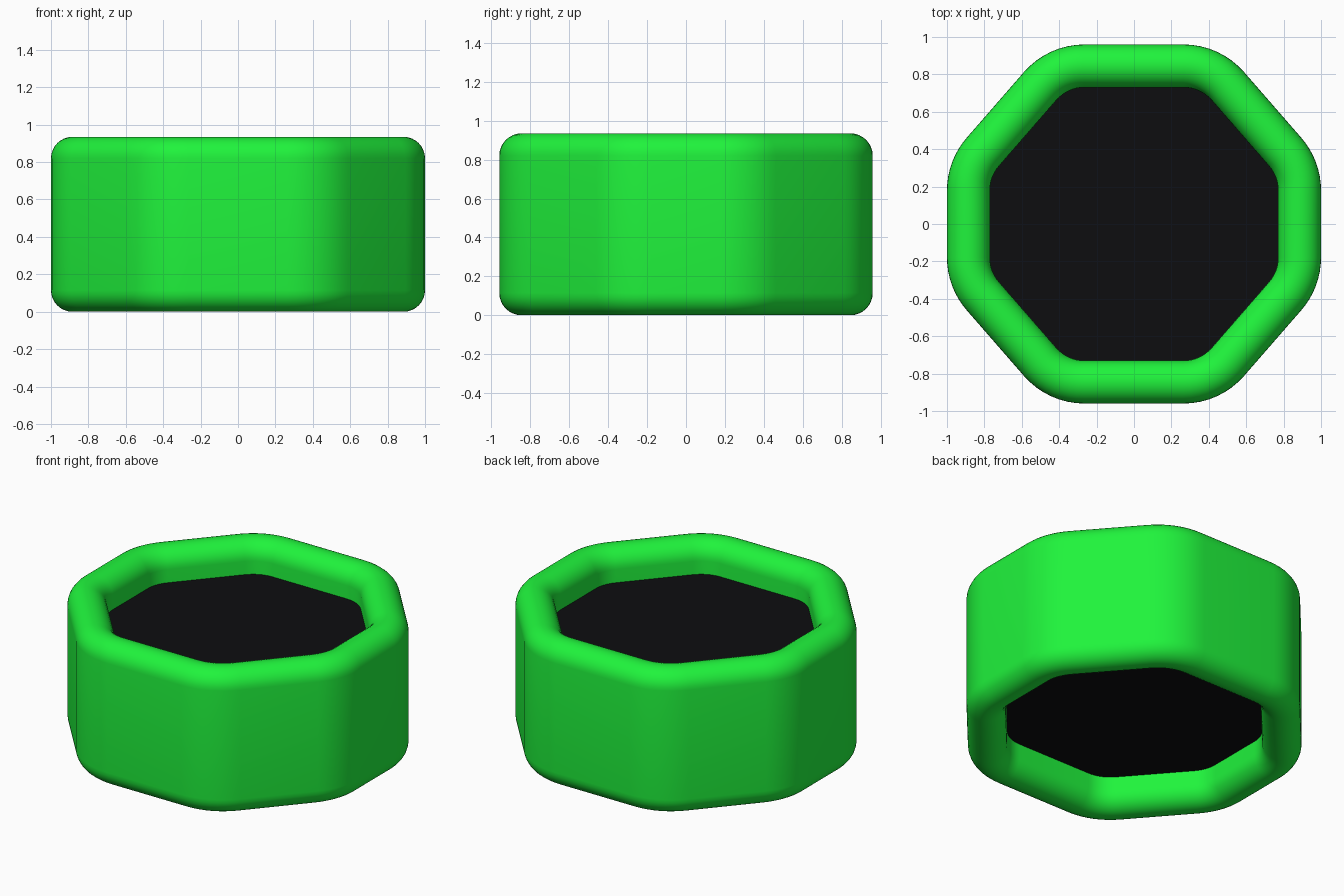
import bpy, bmesh, math
from mathutils import Vector

if "Cube" in bpy.data.objects:
    bpy.data.objects.remove(bpy.data.objects["Cube"])

HEIGHT, THICK = 0.935, 0.23
HX, HY, CX, CY = 1.0, 0.96, 0.46, 0.34   # outer half sizes and sharp corner offsets
OUTER_R, ARC = 0.43, 8                   # plan corner radius and its segments


def material(name, rgb):
    m = bpy.data.materials.new(name)
    m.diffuse_color = (*rgb, 1)
    m.use_nodes = True
    m.node_tree.nodes["Principled BSDF"].inputs["Base Color"].default_value = m.diffuse_color
    return m


def make_object(name, bm, mat, angle):
    bmesh.ops.recalc_face_normals(bm, faces=bm.faces)
    me = bpy.data.meshes.new(name)
    bm.to_mesh(me)
    bm.free()
    ob = bpy.data.objects.new(name, me)
    bpy.context.collection.objects.link(ob)
    me.materials.append(mat)
    bpy.context.view_layer.objects.active = ob
    ob.select_set(True)
    bpy.ops.object.shade_smooth_by_angle(angle=math.radians(angle))
    ob.select_set(False)
    return ob


# Rounded octagon in plan: (outer point, outward normal) pairs
corners = [Vector(c) for c in ((HX, -CY), (HX, CY), (CX, HY), (-CX, HY),
                               (-HX, CY), (-HX, -CY), (-CX, -HY), (CX, -HY))]
outline = []
for i, c in enumerate(corners):
    d0 = (c - corners[i - 1]).normalized()
    d1 = (corners[(i + 1) % 8] - c).normalized()
    n0, n1 = Vector((d0.y, -d0.x)), Vector((d1.y, -d1.x))
    centre = c - (n0 + n1) * OUTER_R / (1 + n0.dot(n1))
    a0 = math.atan2(n0.y, n0.x)
    turn = n0.angle(n1)
    for k in range(ARC + 1):
        a = a0 + turn * k / ARC
        n = Vector((math.cos(a), math.sin(a)))
        outline.append((centre + n * OUTER_R, n))

# Wall cross-section with fully rounded top and bottom: (inset, height)
r = THICK / 2
section = []
for base, z in ((0, HEIGHT - r), (math.pi, r)):
    for k in range(17):
        a = base + math.pi * k / 16
        section.append((r - r * math.cos(a), z + r * math.sin(a)))

# Padded ring
bm = bmesh.new()
rings = [[bm.verts.new((*(p - n * inset), z)) for inset, z in section]
         for p, n in outline]
for i, a in enumerate(rings):
    b = rings[(i + 1) % len(rings)]
    for j in range(len(section)):
        k = (j + 1) % len(section)
        bm.faces.new((a[j], b[j], b[k], a[k]))
make_object("outer_ring", bm, material("green", (0.014, 0.9, 0.045)), 60)

# Dark core filling the ring, recessed above and below
bm = bmesh.new()
face = bm.faces.new([bm.verts.new((*(p - n * (THICK - 0.01)), 0.205)) for p, n in outline])
ext = bmesh.ops.extrude_face_region(bm, geom=[face], use_keep_orig=True)
bmesh.ops.translate(bm, vec=(0, 0, 0.53),
                    verts=[v for v in ext["geom"] if isinstance(v, bmesh.types.BMVert)])
make_object("core_panel", bm, material("black", (0.004, 0.004, 0.005)), 30)
